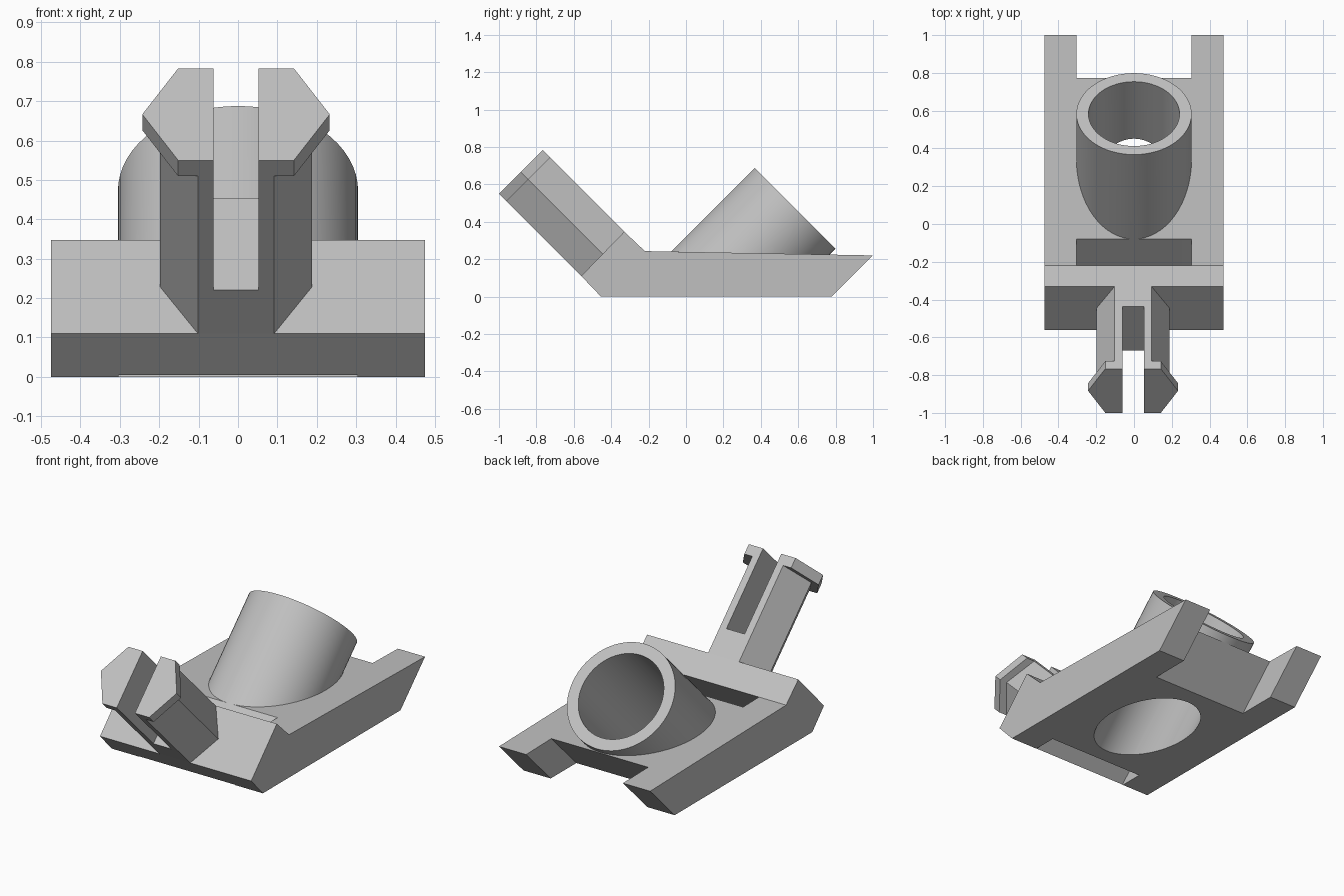
import bpy, bmesh, math
from mathutils import Vector

cube = bpy.data.objects.get("Cube")
if cube:
    bpy.data.objects.remove(cube, do_unlink=True)

grey = bpy.data.materials.new("plain grey")
grey.use_nodes = True
COLOUR = (0.53, 0.53, 0.53, 1)
grey.diffuse_color = COLOUR
grey.node_tree.nodes["Principled BSDF"].inputs["Base Color"].default_value = COLOUR

R2 = math.sqrt(0.5)
X = Vector((1, 0, 0))
Y = Vector((0, 1, 0))
Z = Vector((0, 0, 1))
ARM = Vector((0, -R2, R2))     # clip direction, up and forward
TILT = Vector((0, R2, R2))     # tube direction, up and back


def prism(name, pts, a, b, sweep, origin=(0, 0, 0)):
    """Extrude a 2D profile, laid out on axes a and b, along sweep."""
    bm = bmesh.new()
    o = Vector(origin)
    face = bm.faces.new([bm.verts.new(o + a * p + b * q) for p, q in pts])
    new = bmesh.ops.extrude_face_region(bm, geom=[face])["geom"]
    bmesh.ops.translate(bm, vec=sweep,
                        verts=[g for g in new if isinstance(g, bmesh.types.BMVert)])
    bmesh.ops.recalc_face_normals(bm, faces=bm.faces)
    mesh = bpy.data.meshes.new(name)
    bm.to_mesh(mesh)
    bm.free()
    mesh.materials.append(grey)
    ob = bpy.data.objects.new(name, mesh)
    bpy.context.collection.objects.link(ob)
    return ob


def side_prism(name, pts, half):
    return prism(name, pts, Y, Z, X * 2 * half, (-half, 0, 0))


def cylinder(name, r, start, length):
    """Round bar along the tilted tube axis."""
    n = 64
    ring = [(r * math.cos(i * math.tau / n), r * math.sin(i * math.tau / n)) for i in range(n)]
    return prism(name, ring, X, ARM, TILT * length, TUBE_TOP + TILT * start)


def combine(ob, tool, operation):
    """Apply a boolean and discard the tool."""
    mod = ob.modifiers.new("cut", 'BOOLEAN')
    mod.object, mod.operation, mod.solver = tool, operation, 'EXACT'
    bpy.context.view_layer.objects.active = ob
    bpy.ops.object.modifier_apply(modifier=mod.name)
    bpy.data.objects.remove(tool, do_unlink=True)


def diagonal(c0, c1, z0=-0.2, z1=0.5):
    """45 degree band between the lines y - z = c0 and y - z = c1."""
    return [(c0 + z0, z0), (c1 + z0, z0), (c1 + z1, z1), (c0 + z1, z1)]


# Base plate with a raised front lip
body = side_prism("base_plate", [(-0.455, 0), (0.78, 0), (1, 0.22), (-0.22, 0.243),
                                 (-0.33, 0.347), (-0.56, 0.11)], 0.475)
combine(body, side_prism("rear_notch", diagonal(0.55, 1.2), 0.304), 'DIFFERENCE')
combine(body, side_prism("front_slot", diagonal(-0.463, -0.319), 0.304), 'DIFFERENCE')

# Tilted tube, trimmed just above the underside, then bored right through
TUBE_TOP = Vector((0, 0.583, 0.472))
tube = cylinder("tube", 0.305, -1.2, 1.2)
combine(tube, side_prism("trim", [(-2, -2), (2, -2), (2, 0.001), (-2, 0.001)], 1), 'DIFFERENCE')
combine(body, tube, 'UNION')
combine(body, cylinder("bore", 0.241, -1.4, 1.6), 'DIFFERENCE')

# Split clip: hexagonal arm, wider head, central gap
FOOT = Vector((-0.005, -0.56, 0.11))
THICK = 0.33


def hexagon(name, narrow, wide, u0, u1):
    pts = [(-narrow, 0), (narrow, 0), (wide, THICK / 2),
           (narrow, THICK), (-narrow, THICK), (-wide, THICK / 2)]
    return prism(name, pts, X, TILT, ARM * (u1 - u0), FOOT + ARM * u0)


clip = hexagon("split_clip", 0.097, 0.193, 0, 0.6)
combine(clip, hexagon("clip_head", 0.147, 0.238, 0.565, 0.622), 'UNION')
combine(clip, prism("clip_gap", [(-0.057, -0.1), (0.057, -0.1), (0.057, 0.5), (-0.057, 0.5)],
                    X, TILT, ARM * 0.8, FOOT + ARM * 0.156), 'DIFFERENCE')

# Smooth the round walls, keep the edges crisp
for ob in (body, clip):
    bpy.ops.object.select_all(action='DESELECT')
    ob.select_set(True)
    bpy.context.view_layer.objects.active = ob
    bpy.ops.object.shade_smooth_by_angle(angle=math.radians(25))
